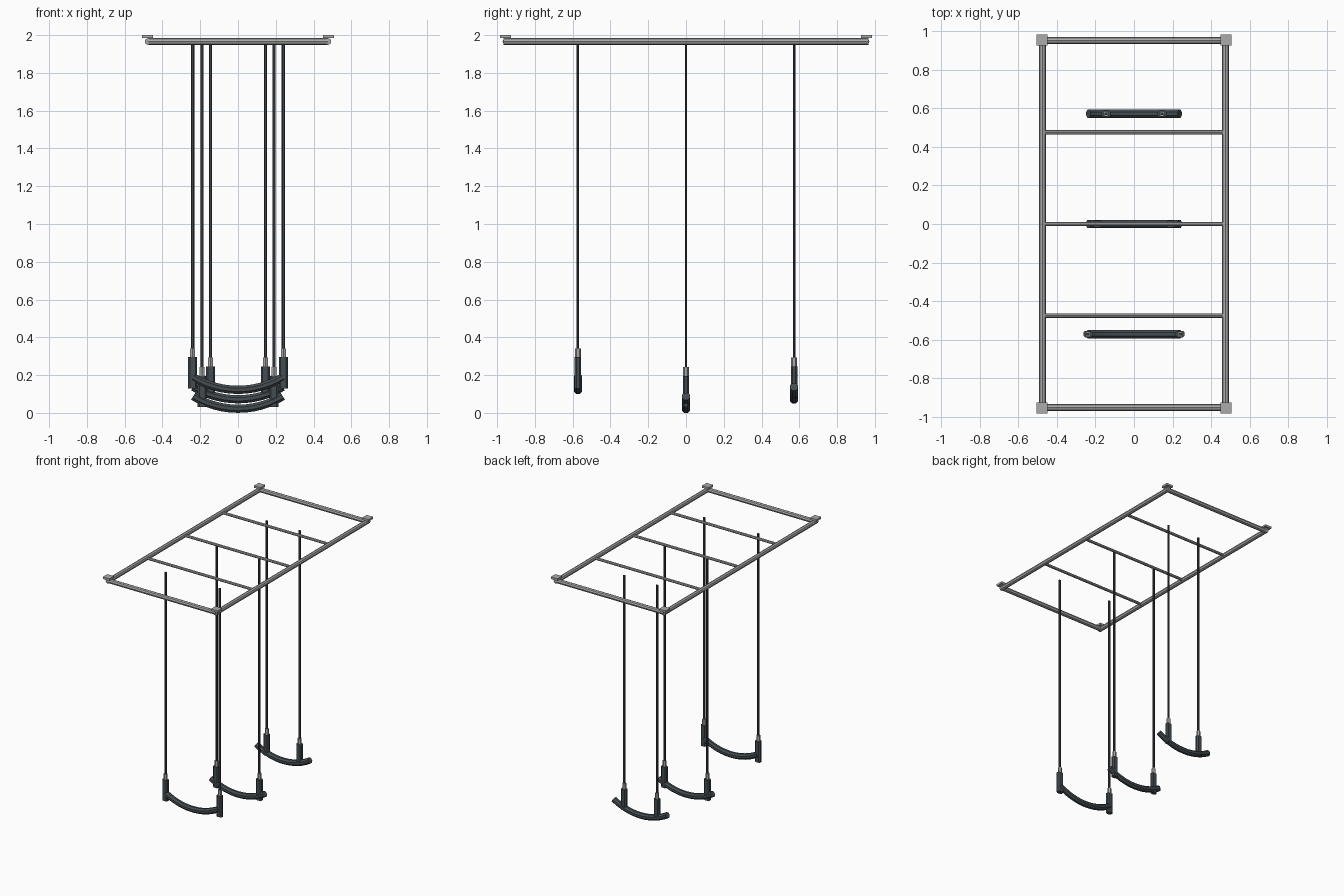
import bpy, bmesh
from math import sin, cos, pi, asin
from mathutils import Vector

cube = bpy.data.objects.get("Cube")
if cube:
    bpy.data.objects.remove(cube)


def material(name, r, g, b):
    m = bpy.data.materials.new(name)
    m.use_nodes = True
    m.diffuse_color = (r, g, b, 1)
    m.node_tree.nodes["Principled BSDF"].inputs["Base Color"].default_value = (r, g, b, 1)
    return m


steel = material("brushed steel", 0.4, 0.41, 0.4)
rubber = material("dark rubber", 0.06, 0.075, 0.083)
cord = material("dark cord", 0.05, 0.052, 0.06)


def finish(name, bm, mat):
    bmesh.ops.recalc_face_normals(bm, faces=bm.faces)
    mesh = bpy.data.meshes.new(name)
    bm.to_mesh(mesh)
    bm.free()
    mesh.materials.append(mat)
    ob = bpy.data.objects.new(name, mesh)
    bpy.context.collection.objects.link(ob)
    return ob


def box(name, centre, size, mat, bevel=0):
    bm = bmesh.new()
    bmesh.ops.create_cube(bm, size=1)
    bmesh.ops.scale(bm, vec=size, verts=bm.verts)
    bmesh.ops.translate(bm, vec=centre, verts=bm.verts)
    if bevel:
        upright = [e for e in bm.edges
                   if abs(e.verts[0].co.z - e.verts[1].co.z) > size[2] / 2]
        bmesh.ops.bevel(bm, geom=upright, offset=bevel, segments=1, affect='EDGES')
    return finish(name, bm, mat)


def rod(name, a, b, radius, mat, sides=8):
    a, b = Vector(a), Vector(b)
    bm = bmesh.new()
    bmesh.ops.create_cone(bm, cap_ends=True, segments=sides, radius1=radius,
                          radius2=radius, depth=(b - a).length)
    turn = Vector((0, 0, 1)).rotation_difference(b - a).to_matrix()
    bmesh.ops.rotate(bm, matrix=turn, verts=bm.verts)
    bmesh.ops.translate(bm, vec=(a + b) / 2, verts=bm.verts)
    return finish(name, bm, mat)


def curved_bar(name, y, base, half_span=0.237, sag=0.066, r=0.0235, sides=8, steps=12):
    """Octagonal tube swept along a shallow arc that curls up at both ends."""
    arc = (half_span ** 2 + sag ** 2) / (2 * sag)
    limit = asin(half_span / arc)
    bm = bmesh.new()
    rings = []
    for i in range(steps + 1):
        t = limit * (2 * i / steps - 1)
        ring = []
        for k in range(sides):
            a = 2 * pi * (k + 0.5) / sides
            d = arc - r * sin(a)
            ring.append(bm.verts.new((d * sin(t), y + r * cos(a),
                                      base + 0.022 + arc - d * cos(t))))
        rings.append(ring)
    for p, q in zip(rings, rings[1:]):
        for k in range(sides):
            n = (k + 1) % sides
            bm.faces.new((p[k], p[n], q[n], q[k]))
    bm.faces.new(rings[0])
    bm.faces.new(rings[-1])
    return finish(name, bm, rubber)


# Ceiling frame
FX, FY, FZ = 0.476, 0.953, 1.966
for side, s in (("right", -1), ("left", 1)):
    rod(f"{side}_side_rail", (s * FX, -FY - 0.014, FZ), (s * FX, FY + 0.014, FZ), 0.018, steel)
for end, s in (("front", -1), ("back", 1)):
    rod(f"{end}_end_rail", (-FX, s * FY, FZ), (FX, s * FY, FZ), 0.018, steel)
    for side, t in (("right", -1), ("left", 1)):
        box(f"{end}_{side}_mount_plate", (t * 0.478, s * 0.955, 1.992),
            (0.058, 0.058, 0.016), steel)
for name, y in (("front", -0.476), ("middle", 0), ("back", 0.476)):
    rod(f"{name}_cross_rail", (-FX, y, FZ), (FX, y, FZ), 0.011, steel)

# Hanging bars, each with two clamps, ferrules and cords
for name, y, base, grip in (("front", -0.572, 0.1, 0.24),
                            ("middle", 0, 0, 0.19),
                            ("back", 0.572, 0.05, 0.145)):
    curved_bar(f"{name}_bar", y, base)
    for side, s in (("right", -1), ("left", 1)):
        x = s * grip
        box(f"{name}_{side}_clamp", (x, y, base + 0.113), (0.047, 0.034, 0.166), rubber, 0.009)
        rod(f"{name}_{side}_ferrule", (x, y, base + 0.19), (x, y, base + 0.242), 0.015, steel, 6)
        top = 1.952
        low = base + 0.235
        box(f"{name}_{side}_cord", (x, y, (top + low) / 2), (0.017, 0.013, top - low), cord, 0.003)
